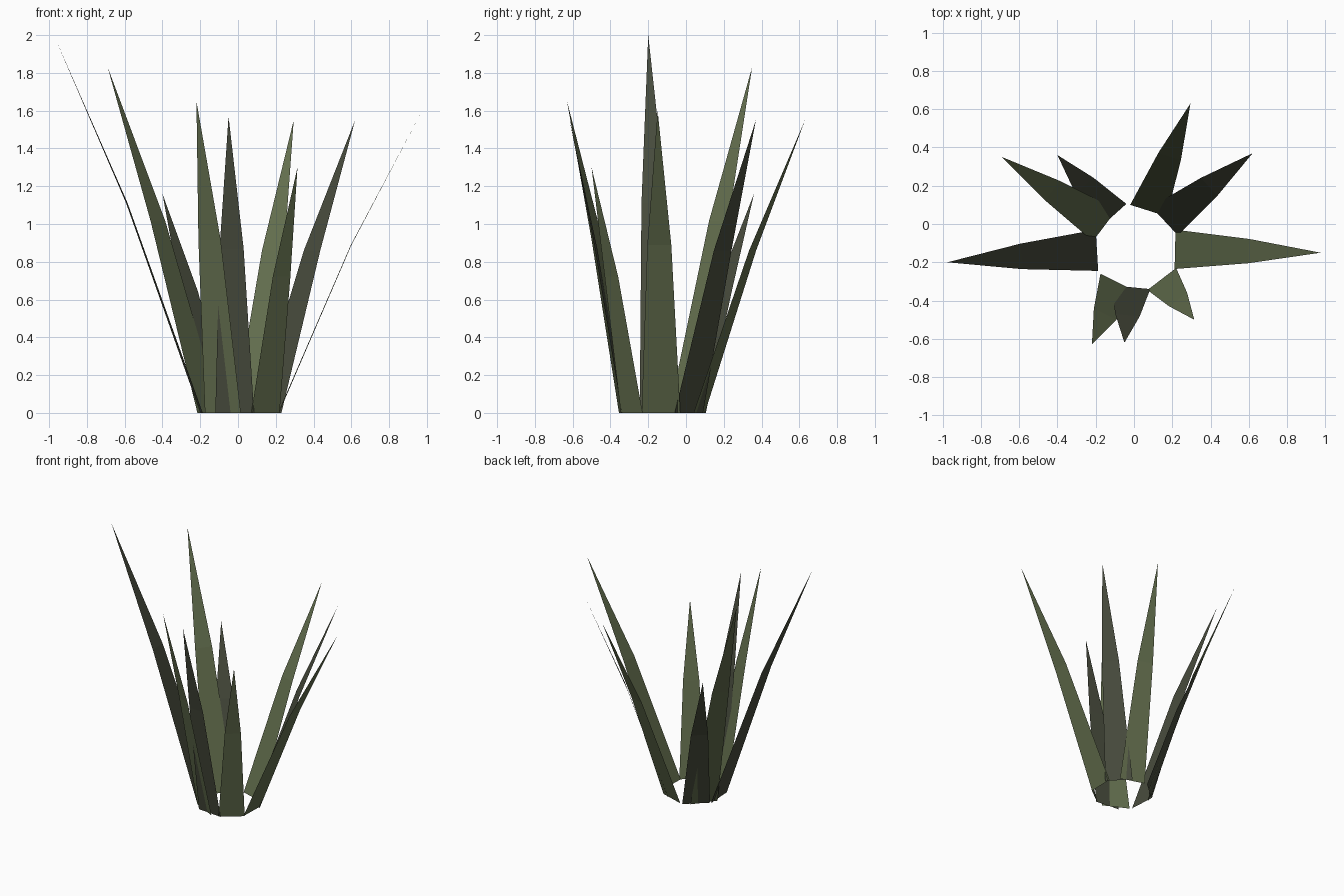
import bpy
import bmesh
from mathutils import Vector

if "Cube" in bpy.data.objects:
    bpy.data.objects.remove(bpy.data.objects["Cube"])


def flat_colour(name, rgb):
    mat = bpy.data.materials.new(name)
    mat.diffuse_color = (*rgb, 1)
    mat.use_nodes = True
    mat.node_tree.nodes["Principled BSDF"].inputs["Base Color"].default_value = mat.diffuse_color
    return mat


GREEN = flat_colour("leaf_green", (0.122, 0.153, 0.074))
DARK = flat_colour("dark_grey_green", (0.064, 0.071, 0.046))

# Each leaf: base edge start (x, y), base edge end (x, y), tip (x, y, z), colour
LEAVES = [
    ((-0.02, 0.10), (0.17, 0.04), (0.295, 0.63, 1.55), GREEN),
    ((0.09, 0.09), (0.23, -0.06), (0.62, 0.37, 1.55), DARK),
    ((0.217, -0.03), (0.212, -0.235), (0.975, -0.15, 1.60), GREEN),
    ((0.22, -0.23), (0.07, -0.345), (0.315, -0.50, 1.30), GREEN),
    ((0.085, -0.34), (-0.12, -0.32), (-0.05, -0.62, 1.57), DARK),
    ((0.015, -0.355), (-0.175, -0.26), (-0.22, -0.63, 1.65), GREEN),
    ((-0.187, -0.245), (-0.20, -0.03), (-0.975, -0.20, 2.00), DARK),
    ((-0.215, -0.09), (-0.09, 0.075), (-0.69, 0.35, 1.83), GREEN),
    ((-0.19, -0.03), (-0.04, 0.105), (-0.40, 0.36, 1.16), DARK),
]


def make_leaf(number, start, end, tip, colour):
    """Flat blade with one bend: a tapering quad topped by a triangle."""
    a, b, t = Vector((*start, 0)), Vector((*end, 0)), Vector(tip)
    base = (a + b) / 2
    middle = base.lerp(t, 0.505)
    middle.z = t.z * 0.555
    half = (b - a) * 0.31
    bm = bmesh.new()
    va, vb, vr, vl, vt = [bm.verts.new(p) for p in
                          (a, b, middle + half, middle - half, t)]
    bm.faces.new((va, vb, vr, vl))
    bm.faces.new((vl, vr, vt))
    mesh = bpy.data.meshes.new(f"leaf_{number}")
    bm.to_mesh(mesh)
    bm.free()
    mesh.materials.append(colour)
    leaf = bpy.data.objects.new(f"leaf_{number}", mesh)
    bpy.context.collection.objects.link(leaf)


# Ring of leaves
for i, (start, end, tip, colour) in enumerate(LEAVES, 1):
    make_leaf(i, start, end, tip, colour)
